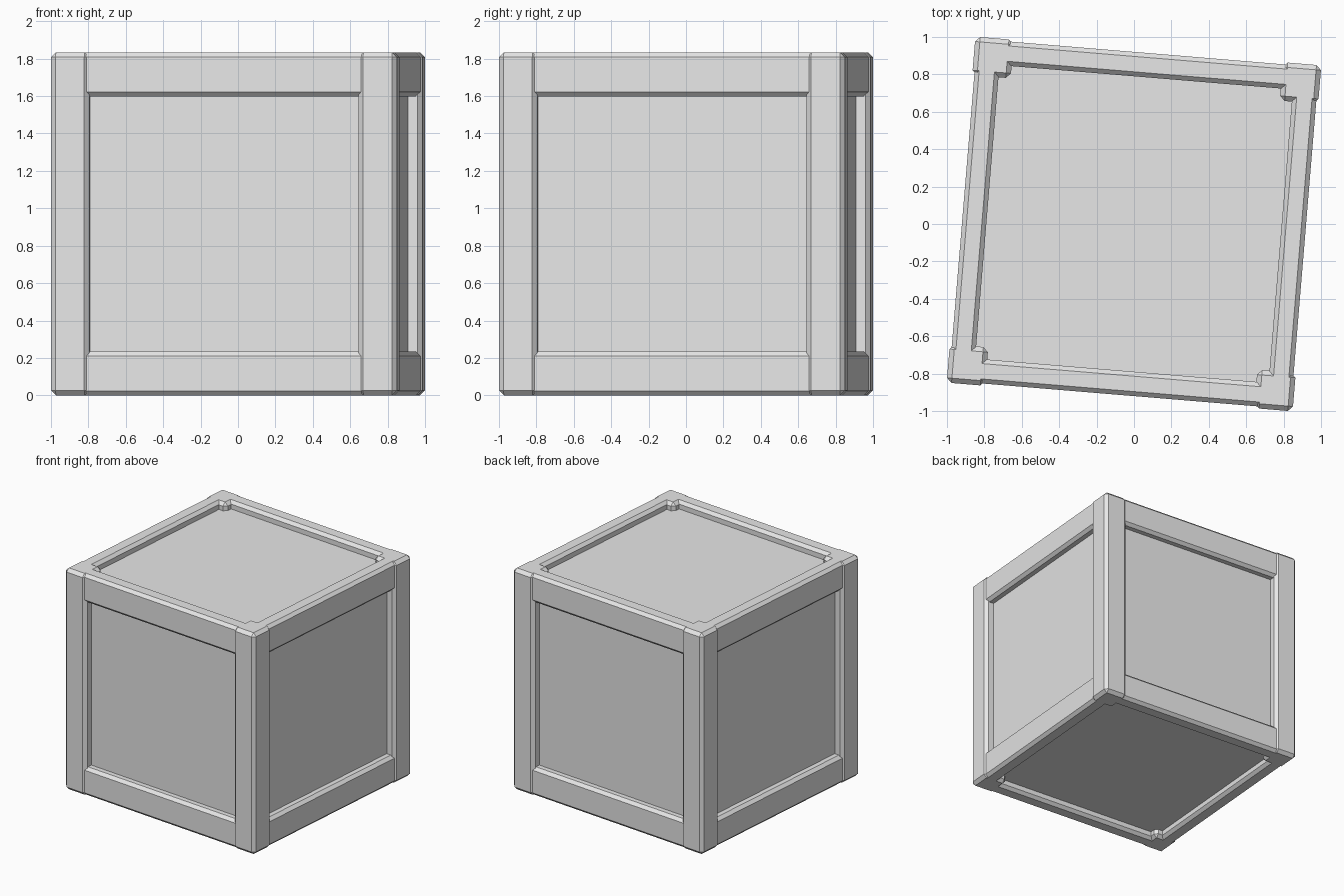
import bpy
import bmesh
from math import radians
from mathutils import Matrix

cube = bpy.data.objects.get("Cube")
if cube:
    bpy.data.objects.remove(cube, do_unlink=True)

HALF = 0.917          # half height, and outer face of the rails
POST_OUT = 0.928      # outer face of the corner posts
POST_IN = 0.722       # inner face of the corner posts
RAIL_IN = 0.787       # inner face of the rails
RAIL_H = 0.235
PANEL = 0.853         # face of the recessed panels
TURN = Matrix.Translation((0, 0, HALF)) @ Matrix.Rotation(radians(-4.75), 4, "Z")

grey = bpy.data.materials.new("plain grey")
grey.use_nodes = True
colour = (0.8, 0.8, 0.8, 1)
grey.diffuse_color = colour
grey.node_tree.nodes["Principled BSDF"].inputs["Base Color"].default_value = colour


def box(name, low, high, bevel=0.0, spin=0):
    """Box between two corners, spun by quarter turns about the crate's axis."""
    mesh = bpy.data.meshes.new(name)
    bm = bmesh.new()
    bmesh.ops.create_cube(bm, size=1)
    for v in bm.verts:
        v.co = [l if c < 0 else h for c, l, h in zip(v.co, low, high)]
    bm.to_mesh(mesh)
    bm.free()
    mesh.materials.append(grey)
    obj = bpy.data.objects.new(name, mesh)
    bpy.context.collection.objects.link(obj)
    obj.matrix_world = TURN @ Matrix.Rotation(radians(90 * spin), 4, "Z")
    if bevel:
        mod = obj.modifiers.new("chamfer", "BEVEL")
        mod.width = bevel
        mod.segments = 1
    return obj


# Inner box that shows as the six recessed panels
box("panels", (-PANEL,) * 3, (PANEL,) * 3)

# Four corner posts and the rails between them
for i, side in enumerate(("front", "left", "back", "right")):
    box(f"corner_post_{side}", (POST_IN, -POST_OUT, -HALF),
        (POST_OUT, -POST_IN, HALF), 0.026, i)
    box(f"bottom_rail_{side}", (-0.85, -HALF, -HALF),
        (0.85, -RAIL_IN, RAIL_H - HALF), 0.024, i)
    box(f"top_rail_{side}", (-0.85, -HALF, HALF - RAIL_H),
        (0.85, -RAIL_IN, HALF), 0.024, i)
